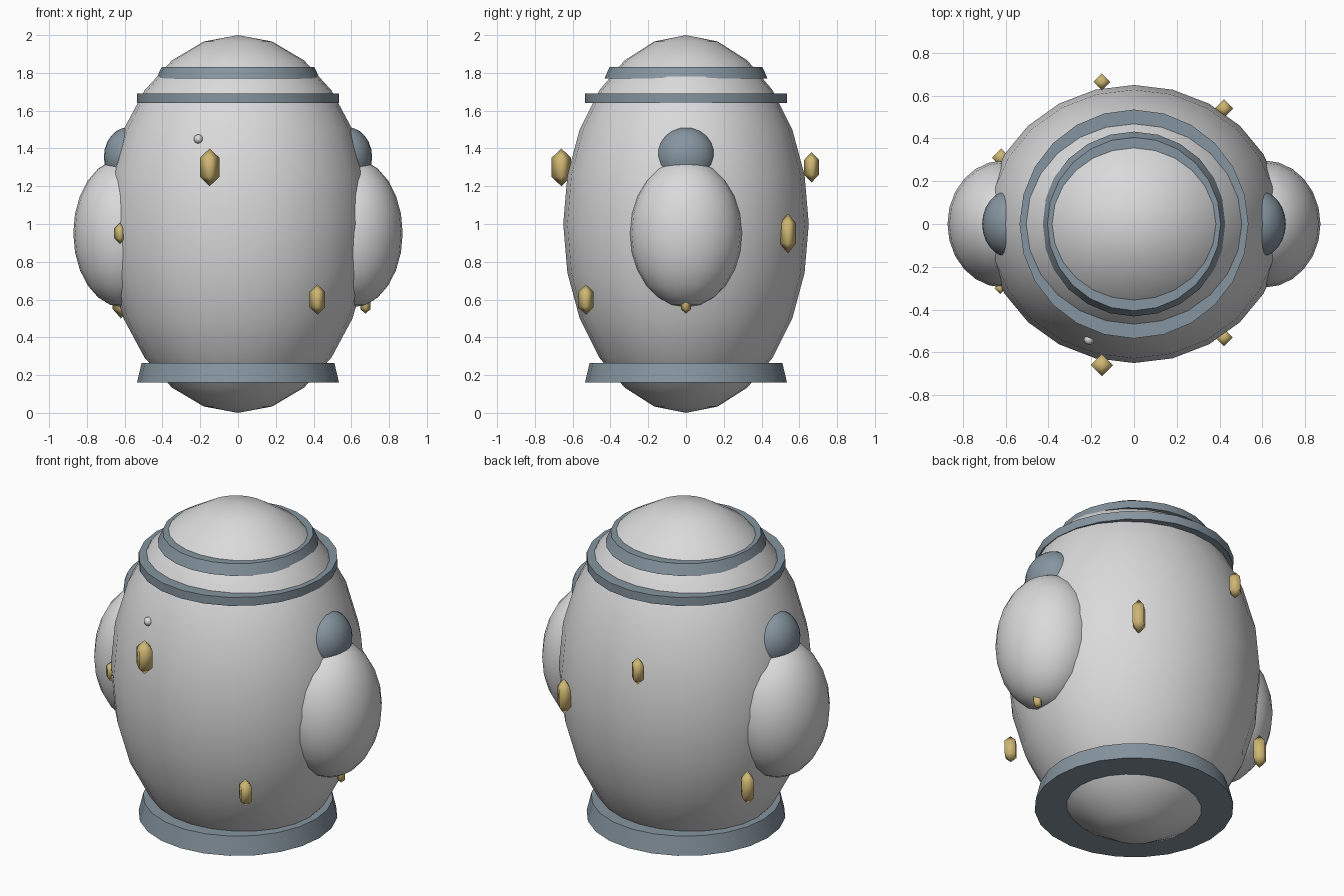
import bpy
import math

cube = bpy.data.objects.get("Cube")
if cube:
    bpy.data.objects.remove(cube, do_unlink=True)


def make_material(name, rgb):
    mat = bpy.data.materials.new(name)
    mat.use_nodes = True
    color = (*rgb, 1.0)
    mat.diffuse_color = color
    mat.node_tree.nodes["Principled BSDF"].inputs["Base Color"].default_value = color
    return mat


shell = make_material("pale_grey", (0.70, 0.70, 0.70))
trim = make_material("slate_blue", (0.24, 0.30, 0.35))
gold = make_material("gold", (0.62, 0.47, 0.17))


def finish(name, mat, angle):
    obj = bpy.context.object
    obj.name = name
    obj.data.materials.append(mat)
    bpy.ops.object.shade_smooth_by_angle(angle=math.radians(angle))
    return obj


def ellipsoid(name, center, radii, mat, segments=24, rings=12, angle=60):
    bpy.ops.mesh.primitive_uv_sphere_add(
        segments=segments, ring_count=rings, radius=1, location=center)
    bpy.context.object.scale = radii
    bpy.ops.object.transform_apply(location=False, rotation=False, scale=True)
    return finish(name, mat, angle)


def band(name, bottom, top, r_bottom, r_top):
    bpy.ops.mesh.primitive_cone_add(
        vertices=24, radius1=r_bottom, radius2=r_top, depth=top - bottom,
        location=(0, 0, (bottom + top) / 2))
    return finish(name, trim, 40)


# Main hull
ellipsoid("hull", (0, 0, 1), (0.70, 0.65, 1.0), shell)

# Trim bands around the hull
band("base_skirt", 0.16, 0.265, 0.535, 0.51)
band("collar_band", 1.64, 1.69, 0.535, 0.535)
band("crown_band", 1.77, 1.83, 0.432, 0.405)

# Side pods with rounded caps above them
for side, s in (("left", 1), ("right", -1)):
    ellipsoid(side + "_pod", (0.61 * s, 0, 0.952), (0.262, 0.297, 0.393), shell)
    ellipsoid(side + "_pod_cap", (0.58 * s, 0, 1.355), (0.13, 0.157, 0.157), trim)

# Small rivet on the front
ellipsoid("front_rivet", (-0.21, -0.54, 1.45), (0.024, 0.024, 0.024), shell)

# Floating diamonds: centre, half width, half height
diamonds = [
    ((-0.15, -0.66, 1.30), 0.06, 0.10),
    ((0.42, -0.53, 0.60), 0.048, 0.08),
    ((-0.15, 0.665, 1.30), 0.045, 0.08),
    ((0.42, 0.54, 0.95), 0.05, 0.105),
    ((-0.62, 0.31, 0.60), 0.05, 0.10),
    ((-0.625, -0.30, 0.95), 0.032, 0.055),
    ((0.675, 0, 0.575), 0.032, 0.05),
]
for i, (center, w, h) in enumerate(diamonds, 1):
    ellipsoid(f"diamond_{i}", center, (w, w, h), gold, 4, 2, 180)
